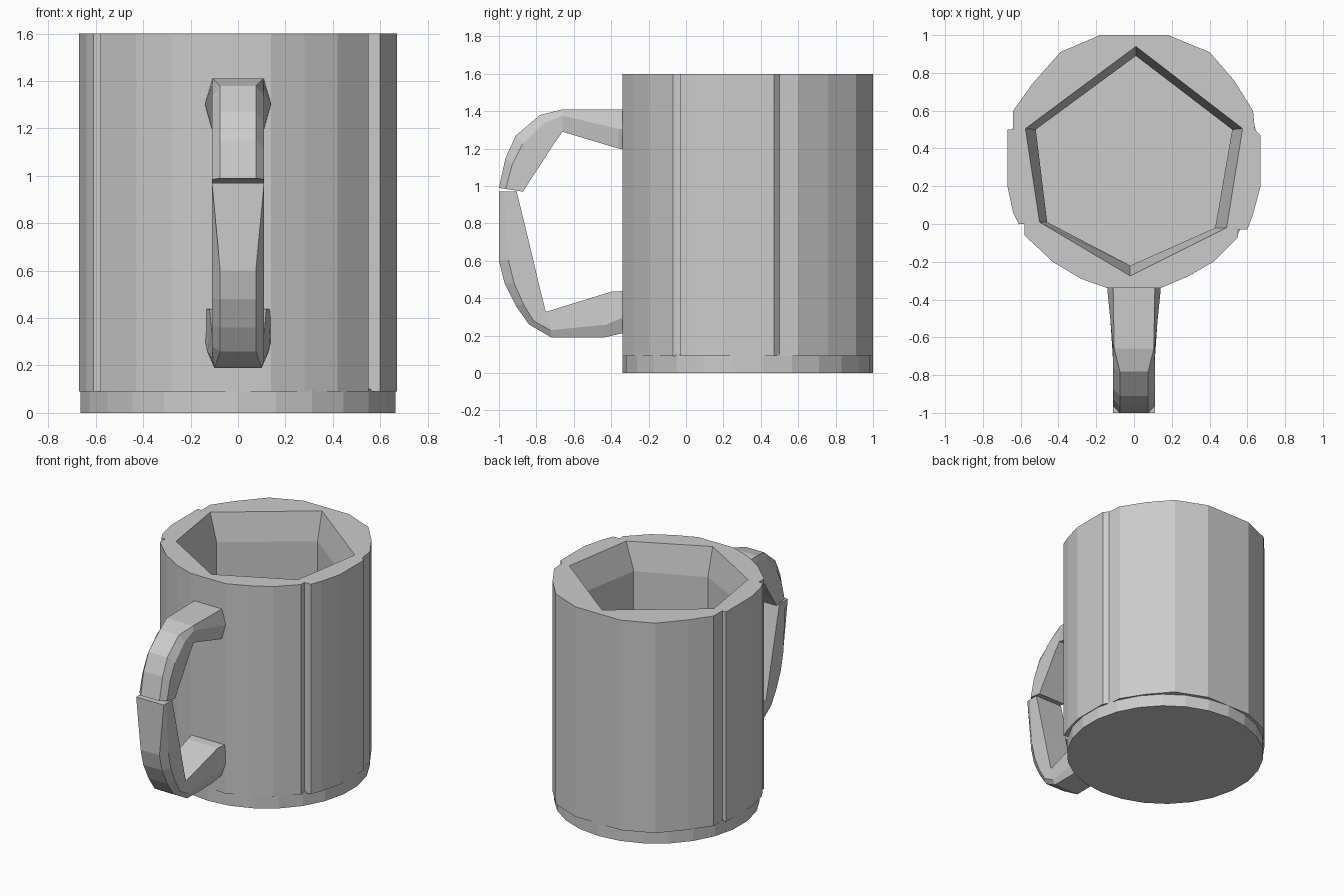
import bpy, bmesh, math


def loft(name, rings):
    """Closed solid through rings of matching point counts."""
    bm = bmesh.new()
    loops = [[bm.verts.new(p) for p in ring] for ring in rings]
    n = len(loops[0])
    for a, b in zip(loops, loops[1:]):
        for i in range(n):
            j = (i + 1) % n
            bm.faces.new((a[i], a[j], b[j], b[i]))
    bm.faces.new(loops[0][::-1])
    bm.faces.new(loops[-1])
    bmesh.ops.recalc_face_normals(bm, faces=bm.faces)
    me = bpy.data.meshes.new(name)
    bm.to_mesh(me)
    bm.free()
    ob = bpy.data.objects.new(name, me)
    bpy.context.collection.objects.link(ob)
    return ob


def level(points, z):
    return [(x, y, z) for x, y in points]


# Base disc
disc = [(0.67 * math.cos(math.tau * (i + 0.5) / 26),
         0.33 + 0.67 * math.sin(math.tau * (i + 0.5) / 26)) for i in range(26)]
loft("mug_base", [level(disc, 0), level(disc, 0.1)])

# Faceted wall outline with the narrow notches on both sides
outline = [(0.14, -0.34), (0.28, -0.28), (0.42, -0.2), (0.55, -0.07),
           (0.55, -0.03), (0.6, -0.03), (0.63, 0.05), (0.67, 0.2),
           (0.67, 0.47), (0.64, 0.5), (0.63, 0.6), (0.53, 0.76),
           (0.4, 0.91), (0.18, 1.0), (-0.18, 1.0), (-0.39, 0.91),
           (-0.54, 0.74), (-0.64, 0.6), (-0.64, 0.5), (-0.67, 0.5),
           (-0.67, 0.2), (-0.64, 0.06), (-0.61, 0.0), (-0.58, 0.0),
           (-0.58, -0.06), (-0.43, -0.2), (-0.28, -0.29), (-0.14, -0.34)]
wall = loft("mug_wall", [level(outline, 0.09), level(outline, 1.6)])

# Six-sided cavity with a sloping lip
lip = [(0.01, 0.94), (0.575, 0.505), (0.49, -0.02),
       (-0.02, -0.275), (-0.5, 0.01), (-0.575, 0.505)]
inner = [(0.01, 0.89), (0.52, 0.5), (0.43, -0.02),
         (-0.02, -0.22), (-0.46, 0.01), (-0.52, 0.5)]
cavity = loft("cavity_cutter", [level(inner, 0.0), level(inner, 1.4),
                                level(lip, 1.6), level(lip, 1.7)])
cavity.hide_render = True
cavity.hide_set(True)
cut = wall.modifiers.new("cavity", "BOOLEAN")
cut.operation = "DIFFERENCE"
cut.solver = "EXACT"
cut.object = cavity


# Handle section: outer edge, widest line, inner edge
def section(oy, oz, iy, iz, wo=0.075, wm=0.11, wi=0.11, t=0.28):
    my, mz = oy + (iy - oy) * t, oz + (iz - oz) * t
    return [(wo, oy, oz), (wm, my, mz), (wi, iy, iz),
            (-wi, iy, iz), (-wm, my, mz), (-wo, oy, oz)]


loft("handle_upper", [
    section(-0.31, 1.41, -0.31, 1.195, 0.11, 0.14, 0.11, 0.5),
    section(-0.36, 1.41, -0.36, 1.2, 0.11, 0.14, 0.11, 0.5),
    section(-0.66, 1.41, -0.66, 1.29, 0.105),
    section(-0.78, 1.38, -0.71, 1.22),
    section(-0.91, 1.27, -0.78, 1.11),
    section(-0.965, 1.15, -0.84, 1.02),
    section(-1.0, 0.99, -0.87, 0.97)])
loft("handle_lower", [
    section(-1.0, 0.97, -0.905, 0.97, 0.11),
    section(-1.0, 0.6, -0.82, 0.62),
    section(-0.97, 0.48, -0.79, 0.49),
    section(-0.91, 0.36, -0.765, 0.39),
    section(-0.84, 0.26, -0.75, 0.33),
    section(-0.72, 0.19, -0.74, 0.33, 0.1),
    section(-0.44, 0.19, -0.4, 0.435, 0.1, 0.13, 0.12),
    section(-0.31, 0.22, -0.31, 0.44, 0.11, 0.14, 0.14, 0.4)])
